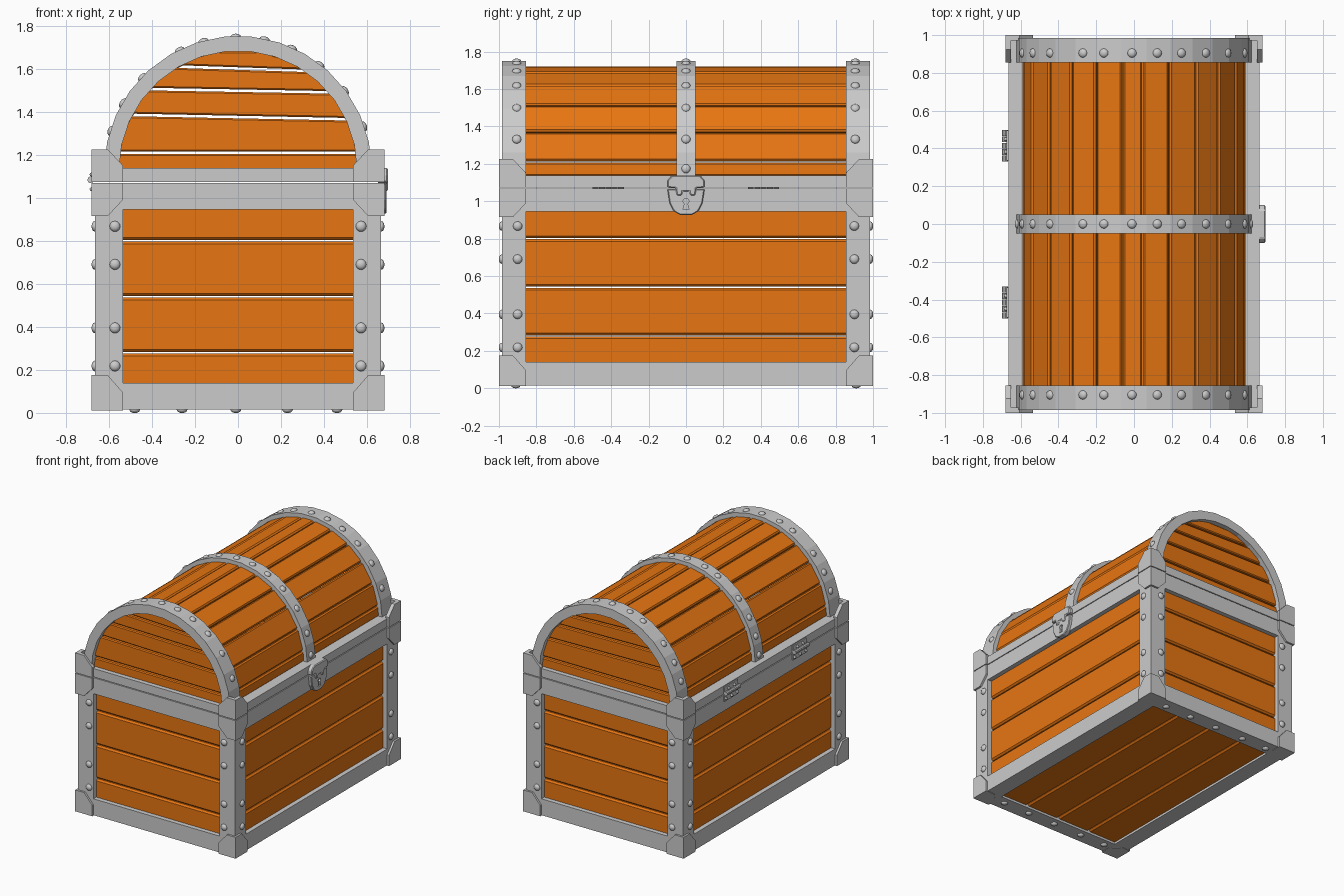
import bpy, bmesh
from math import sin, cos, radians, sqrt, pi
from mathutils import Vector, Matrix

if "Cube" in bpy.data.objects:
    bpy.data.objects.remove(bpy.data.objects["Cube"])


def material(name, r, g, b):
    m = bpy.data.materials.new(name)
    m.diffuse_color = (r, g, b, 1)
    m.use_nodes = True
    m.node_tree.nodes["Principled BSDF"].inputs["Base Color"].default_value = m.diffuse_color
    return m


WOOD = material("wood", 0.8, 0.18, 0.006)
IRON = material("dark_iron", 0.53, 0.53, 0.53)
ZC = 1.13  # centre height of the lid arch


def prism(bm, pts, axis, lo, hi):
    """Extrude a 2D outline along an axis; outline uses the other two axes in order."""
    def place(p, d):
        return {'x': (d, p[0], p[1]), 'y': (p[0], d, p[1]), 'z': (p[0], p[1], d)}[axis]
    a = [bm.verts.new(place(p, lo)) for p in pts]
    b = [bm.verts.new(place(p, hi)) for p in pts]
    n = len(pts)
    bm.faces.new(a)
    bm.faces.new(b[::-1])
    for i in range(n):
        bm.faces.new((a[i], b[i], b[(i + 1) % n], a[(i + 1) % n]))


def box(bm, x0, x1, y0, y1, z0, z1):
    prism(bm, [(x0, y0), (x1, y0), (x1, y1), (x0, y1)], 'z', z0, z1)


def finish(name, bm, mat=None, bevel=0, smooth=False):
    bmesh.ops.recalc_face_normals(bm, faces=bm.faces)
    me = bpy.data.meshes.new(name)
    bm.to_mesh(me)
    bm.free()
    ob = bpy.data.objects.new(name, me)
    bpy.context.collection.objects.link(ob)
    if mat:
        me.materials.append(mat)
    if smooth:
        me.polygons.foreach_set("use_smooth", [True] * len(me.polygons))
    if bevel:
        mod = ob.modifiers.new("bevel", 'BEVEL')
        mod.width, mod.segments = bevel, 1
    return ob


def polar(r, deg):
    return (r * cos(radians(deg)), ZC + r * sin(radians(deg)))


S = (-1, 1)

# Base wall planks: four courses on each side
bm = bmesh.new()
for i in range(4):
    z0, z1 = 0.023 + 0.26 * i, 0.277 + 0.26 * i
    for s in S:
        box(bm, s * 0.585, s * 0.63, -0.945, 0.945, z0, z1)
        box(bm, -0.58, 0.58, s * 0.905, s * 0.95, z0, z1)
finish("base_planks", bm, WOOD, 0.012)

# Floor planks
bm = bmesh.new()
for i in range(4):
    x0 = -0.58 + 0.29 * i
    box(bm, x0 + 0.003, x0 + 0.287, -0.9, 0.9, 0.032, 0.075)
finish("floor_planks", bm, WOOD, 0.012)

# Curved lid planks
bm = bmesh.new()
cuts = [0, 8, 24, 40.5, 56, 71.5, 85.5, 96, 110, 124, 139.5, 156, 172, 180]
for a, b in zip(cuts, cuts[1:]):
    a, b = a + 0.3, b - 0.3
    prism(bm, [polar(0.592, a), polar(0.592, b), polar(0.552, b), polar(0.552, a)], 'y', -0.95, 0.95)
finish("lid_planks", bm, WOOD, 0.01)

# Lid end planks: slightly tilted courses clipped to the arch
bm = bmesh.new()
levels = [(1.10, 1.10), (1.21, 1.21), (1.385, 1.365), (1.505, 1.49), (1.61, 1.59), (1.685, 1.685)]


def clip(z):
    return sqrt(max(0.0, 0.56 ** 2 - (z - ZC) ** 2))


for (l0, r0), (l1, r1) in zip(levels, levels[1:]):
    pts = []
    for t in (0, 0.33, 0.67, 1):
        z = r0 + 0.006 + t * (r1 - r0 - 0.012)
        pts.append((clip(z), z))
    for t in (1, 0.67, 0.33, 0):
        z = l0 + 0.006 + t * (l1 - l0 - 0.012)
        pts.append((-clip(z), z))
    for s in S:
        prism(bm, pts, 'y', s * 0.91, s * 0.95)
finish("lid_end_planks", bm, WOOD, 0.007)

# Base frame: bottom rails, floor border, corner posts, upper rails
bm = bmesh.new()
for s in S:
    for z0, z1 in ((0.015, 0.14), (0.945, 1.068)):
        box(bm, s * 0.615, s * 0.665, -0.985, 0.985, z0, z1)
        box(bm, -0.665, 0.665, s * 0.935, s * 0.985, z0, z1)
    box(bm, s * 0.535, s * 0.66, -0.98, 0.98, 0.015, 0.05)
    box(bm, -0.66, 0.66, s * 0.855, s * 0.98, 0.015, 0.05)
    for t in S:
        box(bm, s * 0.615, s * 0.665, t * 0.855, t * 0.985, 0.1, 1.0)
        box(bm, s * 0.535, s * 0.665, t * 0.935, t * 0.985, 0.1, 1.0)
finish("base_frame", bm, IRON)

# Lid rim
bm = bmesh.new()
for s in S:
    box(bm, s * 0.575, s * 0.665, -0.985, 0.985, 1.074, 1.138)
    box(bm, -0.665, 0.665, s * 0.905, s * 0.985, 1.074, 1.138)
finish("lid_rim", bm, IRON)

# Arched lid bands
N = 15
arc = [polar(0.622, 180 * i / N) for i in range(N + 1)]
arc += [polar(0.553, 180 * i / N) for i in range(N, -1, -1)]
for name, y0, y1 in (("front_lid_band", -0.984, -0.855), ("middle_lid_band", -0.05, 0.05),
                     ("back_lid_band", 0.855, 0.984)):
    bm = bmesh.new()
    prism(bm, arc, 'y', y0, y1)
    finish(name, bm, IRON)

# Corner brackets: chamfered plates wrapped round each corner (u = 0 at the corner)
low = [(0, 0.013), (0.145, 0.013), (0.145, 0.095), (0.075, 0.175), (0, 0.175)]
mid = [(0, 0.915), (0.075, 0.915), (0.145, 0.99), (0.145, 1.068), (0, 1.068)]
top = [(0, 1.074), (0.145, 1.074), (0.145, 1.15), (0.075, 1.225), (0, 1.225)]
for name, shape in (("foot_brackets", low), ("base_top_brackets", mid), ("lid_brackets", top)):
    bm = bmesh.new()
    for s in S:
        for t in S:
            prism(bm, [(s * (0.68 - u), z) for u, z in shape], 'y', t * 0.972, t)
            prism(bm, [(t * (1.0 - u), z) for u, z in shape], 'x', s * 0.652, s * 0.68)
            if shape is low:
                foot = [(0, 0), (0.145, 0), (0.145, 0.075), (0.075, 0.145), (0, 0.145)]
                prism(bm, [(s * (0.68 - u), t * (1 - v)) for u, v in foot], 'z', 0.012, 0.03)
    finish(name, bm)

# Rivets: flattened domes on posts, bands and floor border
bm = bmesh.new()


def rivet(pos, normal, r=0.025):
    rot = Vector(normal).to_track_quat('Z', 'Y').to_matrix().to_4x4()
    m = Matrix.Translation(pos) @ rot @ Matrix.Diagonal((r, r, 0.016, 1))
    bmesh.ops.create_uvsphere(bm, u_segments=12, v_segments=6, radius=1, matrix=m)


for s in S:
    for t in S:
        for z in (0.218, 0.395, 0.69, 0.867):
            rivet((s * 0.572, t * 0.985, z), (0, t, 0))
            rivet((s * 0.665, t * 0.9, z), (s, 0, 0))
    for x in (-0.48, -0.26, -0.01, 0.23, 0.46):
        rivet((x, s * 0.91, 0.015), (0, 0, -1))
for y in (-0.905, 0, 0.905):
    for a in (4, 19, 36.5, 52, 66, 78.5, 91, 105, 116, 136, 150, 163, 176):
        if y == 0 or 10 < a < 170:
            x, z = polar(0.617, a)
            rivet((x, y, z), (cos(radians(a)), 0, sin(radians(a))))
finish("rivets", bm, None, 0, True)


def mirrored(half):
    return half + [(-y, z) for y, z in reversed(half) if y]


# Lock body with a keyhole recess
bm = bmesh.new()
prism(bm, mirrored([(0.03, 0.926), (0.065, 0.945), (0.088, 0.99), (0.1, 1.066)]), 'x', 0.65, 0.69)
lock = finish("lock_body", bm, None, 0.005)

bm = bmesh.new()
key = [(0.016 * cos(a), 1.0 + 0.016 * sin(a)) for a in [radians(-60 + 30 * i) for i in range(11)]]
prism(bm, key + [(-0.016, 0.955), (0.016, 0.955)], 'x', 0.675, 0.72)
cutter = finish("keyhole_cutter", bm)
cutter.hide_render = True
cutter.hide_viewport = True
cut = lock.modifiers.new("keyhole", 'BOOLEAN')
cut.object, cut.operation, cut.solver = cutter, 'DIFFERENCE', 'EXACT'

# Hasp hanging from the lid over the lock
bm = bmesh.new()
prism(bm, mirrored([(0.018, 1.052), (0.022, 1.03), (0.05, 1.03), (0.055, 1.07), (0.1, 1.072),
                    (0.1, 1.11), (0.075, 1.138)]), 'x', 0.65, 0.697)
finish("lock_hasp", bm, None, 0.006)

# Hinges: two leaves and five knuckles each
for name, yc in (("front_hinge", -0.415), ("back_hinge", 0.415)):
    bm = bmesh.new()
    box(bm, -0.674, -0.66, yc - 0.08, yc + 0.08, 1.02, 1.066)
    box(bm, -0.674, -0.66, yc - 0.08, yc + 0.08, 1.076, 1.13)
    for i in range(5):
        y = yc - 0.084 + 0.034 * i
        ring = [(-0.684 + 0.016 * cos(2 * pi * k / 10), 1.083 + 0.016 * sin(2 * pi * k / 10)) for k in range(10)]
        prism(bm, ring, 'y', y, y + 0.031)
        z = 1.108 if i % 2 else 1.04
        rivet((-0.674, y + 0.016, z), (-1, 0, 0), 0.011)
    finish(name, bm)
